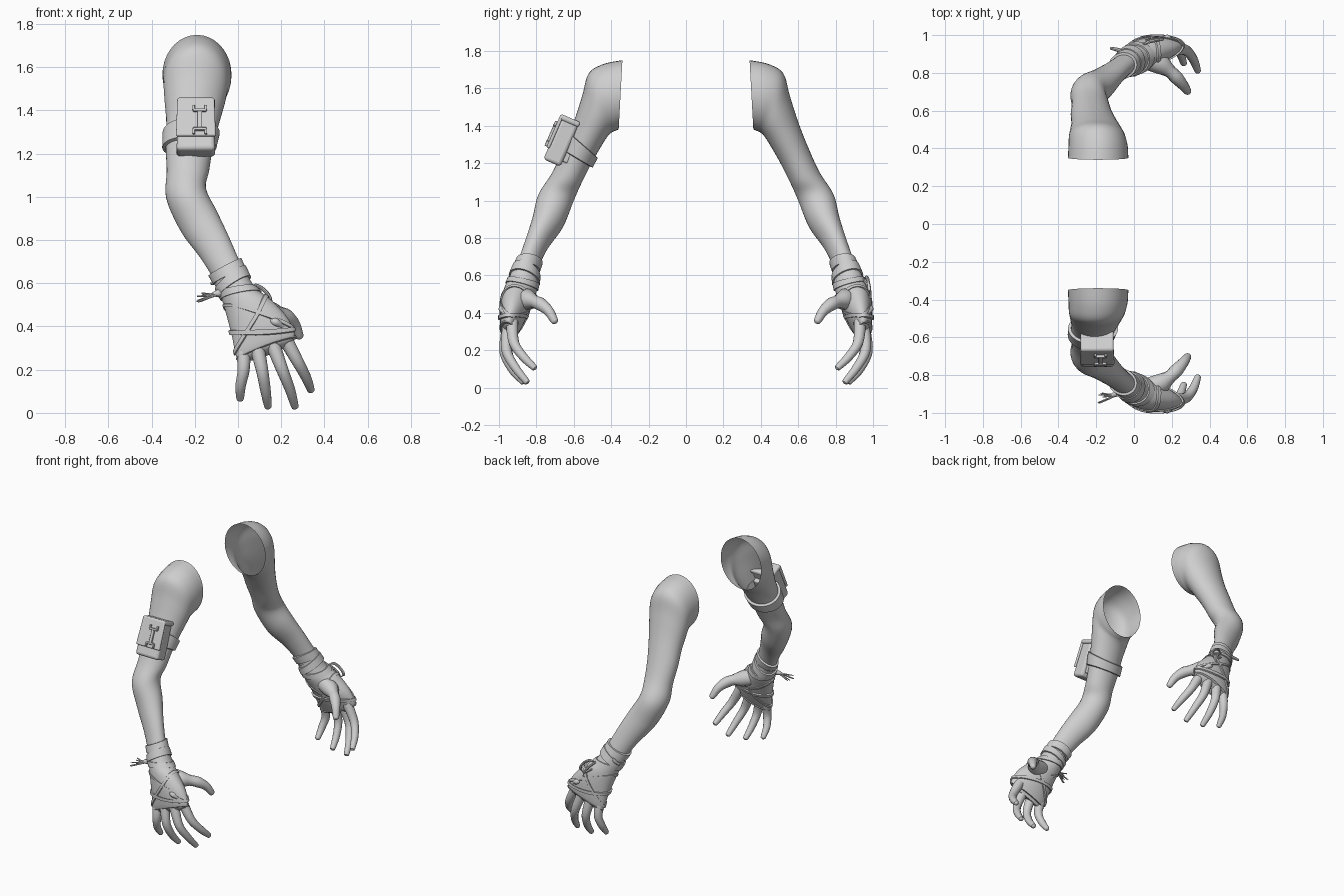
import bpy, bmesh, random
from math import sin, cos, pi, radians
from mathutils import Vector, Matrix

cube = bpy.data.objects.get("Cube")
if cube:
    bpy.data.objects.remove(cube)
random.seed(4)

grey = bpy.data.materials.new("plain_grey")
grey.use_nodes = True
grey.diffuse_color = (0.62, 0.62, 0.62, 1)
grey.node_tree.nodes["Principled BSDF"].inputs["Base Color"].default_value = grey.diffuse_color


def emit(name, verts, faces, side, bevel=0):
    """Make an object; side 1 keeps the front arm, -1 mirrors it to the rear."""
    prefix = "front_" if side > 0 else "rear_"
    mesh = bpy.data.meshes.new(prefix + name)
    mesh.from_pydata([(v.x, v.y * side, v.z) for v in verts], [], faces)
    bm = bmesh.new()
    bm.from_mesh(mesh)
    bmesh.ops.recalc_face_normals(bm, faces=bm.faces)
    bm.to_mesh(mesh)
    bm.free()
    mesh.materials.append(grey)
    mesh.shade_smooth()
    mesh.set_sharp_from_angle(angle=radians(40))
    ob = bpy.data.objects.new(prefix + name, mesh)
    bpy.context.scene.collection.objects.link(ob)
    if bevel:
        mod = ob.modifiers.new("Rounded", 'BEVEL')
        mod.width, mod.segments = bevel, 3
    return ob


def surface(rows):
    """Smooth surface through rows of (centre, width vector, depth vector)."""
    def point(t, ang, off=0.0):
        t = max(0, min(t, len(rows) - 1))
        i = min(int(t), len(rows) - 2)
        f = t - i
        p0, p1, p2, p3 = (rows[max(0, min(len(rows) - 1, i + k))] for k in (-1, 0, 1, 2))
        c, u, v = (0.5 * (2 * b + (d - a) * f + (2 * a - 5 * b + 4 * d - e) * f ** 2
                          + (3 * b - a - 3 * d + e) * f ** 3)
                   for a, b, d, e in zip(p0, p1, p2, p3))
        return (c + cos(ang) * (u + off * u.normalized())
                + sin(ang) * (v + off * v.normalized()))
    return point


def grid_faces(rings, n, loop=False):
    return [(i * n + j, i * n + (j + 1) % n,
             (i + 1) % rings * n + (j + 1) % n, (i + 1) % rings * n + j)
            for i in range(rings if loop else rings - 1) for j in range(n)]


def loft(name, point, t0, t1, side, n=24, step=5, off=0.0, start=False, end=True):
    rings = int((t1 - t0) * step) + 1
    verts = [point(t0 + (t1 - t0) * i / (rings - 1), 2 * pi * j / n, off)
             for i in range(rings) for j in range(n)]
    faces = grid_faces(rings, n)
    if start:
        faces.append(tuple(range(n)))
    if end:
        faces.append(tuple(range(len(verts) - n, len(verts))))
    return emit(name, verts, faces, side)


def band(name, point, t, half, height, side, tilt=0.0, phase=0.0, n=48):
    """Flat strip wrapped round a surface, slanted by tilt."""
    verts = []
    for j in range(n):
        a = 2 * pi * j / n
        c = t + tilt * cos(a - phase)
        verts += [point(c - half, a, -.004), point(c - half * .9, a, height),
                  point(c + half * .9, a, height), point(c + half, a, -.004)]
    return emit(name, verts, grid_faces(n, 4, True), side)


def limb(name, pts, side, n=14, rounded=True):
    """Round tube through (x, y, z, radius) points."""
    pts = [(Vector(p[:3]), p[3]) for p in pts]
    if rounded:
        (a, _), (b, r) = pts[-2:]
        d = (b - a).normalized()
        pts += [(b + d * r * .7, r * .7), (b + d * r, r * .15)]
    rows = []
    for i, (p, r) in enumerate(pts):
        t = (pts[min(i + 1, len(pts) - 1)][0] - pts[max(i - 1, 0)][0]).normalized()
        ref = Vector((1, 0, 0)) if abs(t.x) < .8 else Vector((0, 0, 1))
        u = (ref - t * ref.dot(t)).normalized()
        rows.append((p, u * r, t.cross(u) * r))
    return loft(name, surface(rows), 0, len(rows) - 1, side, n=n, step=4, start=True)


# Arm sections: centre x, half width, slope, outer (y, z), inner (y, z)
sections = [
    (-.19, .16, 0, -.34, 1.75, -.36, 1.38),
    (-.19, .157, 0, -.44, 1.73, -.38, 1.372),
    (-.195, .15, 0, -.52, 1.68, -.40, 1.362),
    (-.20, .14, 0, -.555, 1.56, -.425, 1.335),
    (-.21, .122, 0, -.60, 1.42, -.465, 1.27),
    (-.225, .11, 0, -.655, 1.28, -.51, 1.19),
    (-.232, .098, 0, -.715, 1.15, -.56, 1.09),
    (-.24, .092, .25, -.79, 1.03, -.60, 1.0),
    (-.18, .082, .6, -.822, .90, -.655, .87),
    (-.11, .066, .75, -.86, .78, -.735, .76),
    (-.05, .062, .6, -.90, .67, -.79, .64),
    (0, .068, .4, -.945, .57, -.80, .54),
    (.05, .095, .35, -.97, .51, -.83, .46),
    (.10, .12, .35, -.985, .42, -.865, .375),
    (.13, .128, .37, -.985, .32, -.91, .29),
    (.135, .09, .37, -.965, .285, -.925, .265)]
arm = surface([(Vector((x, (yo + yi) / 2, (zo + zi) / 2)), Vector((a, 0, a * k)),
                Vector((0, (yo - yi) / 2, (zo - zi) / 2)))
               for x, a, k, yo, zo, yi, zi in sections])

fingers = {
    "little_finger": [(.025, -.94, .29), (.026, -.955, .20), (.012, -.93, .125), (.01, -.89, .07)],
    "ring_finger": [(.09, -.955, .30), (.113, -.97, .19), (.128, -.93, .10), (.138, -.875, .035)],
    "middle_finger": [(.16, -.95, .32), (.205, -.96, .20), (.24, -.915, .11), (.262, -.855, .035)],
    "index_finger": [(.215, -.93, .35), (.275, -.92, .24), (.315, -.87, .165), (.336, -.815, .11)]}

for side in (1, -1):
    loft("arm", arm, 0, 15, side, n=36)
    for name, pts in fingers.items():
        limb(name, [p + (r,) for p, r in zip(pts, (.034, .028, .024, .018))], side)
    limb("thumb", [(.06, -.87, .49, .05), (.15, -.84, .465, .052), (.215, -.785, .45, .036),
                   (.26, -.735, .41, .028), (.282, -.705, .36, .021)], side)

    # Cloth glove and wrist wraps
    loft("glove", arm, 10.2, 14.15, side, n=36, off=.008, end=False)
    band("glove_hem", arm, 14.1, .07, .014, side)
    band("upper_wrist_wrap", arm, 10.0, .22, .013, side, .1, 1)
    band("middle_wrist_wrap", arm, 10.5, .22, .018, side, -.12, .5)
    band("lower_wrist_wrap", arm, 11.0, .2, .015, side, .2, 0)
    for i, (t, tilt, phase) in enumerate([(12.5, 1.1, 0), (12.7, -1.0, 0), (13.2, .5, .6)]):
        band("hand_strap_%d" % (i + 1), arm, t, .11, .014 + .002 * i, side, tilt, phase)
    limb("strap_knot", [(.15, -.975, .43, .012), (.175, -.985, .42, .018),
                        (.205, -.97, .40, .012)], side)

# Frayed tassel at the front wrist
for i in range(9):
    dy, dz = random.uniform(-.04, .03), random.uniform(-.03, .025)
    limb("tassel_strand_%d" % (i + 1),
         [(-.06, -.89, .56, .006), (-.12, -.91 + dy * .3, .545 + dz * .2, .006),
          (-.2 + random.uniform(0, .04), -.92 + dy, .54 + dz, .003)], 1, 6, False)
limb("tassel_knot", [(-.06, -.885, .56, .012), (-.085, -.895, .555, .018),
                     (-.11, -.905, .55, .012)], 1)

# Loose cord ends on the rear wrist
limb("cord_loop", [(.03, -.94, .56, .009), (.08, -.965, .59, .009), (.13, -.975, .56, .009),
                   (.15, -.98, .52, .009), (.12, -.98, .50, .009), (.07, -.97, .53, .009)], -1, 8)
limb("cord_end", [(.05, -.95, .58, .008), (.10, -.98, .53, .008), (.12, -.985, .48, .006)], -1, 8)
limb("cord_tail", [(-.04, -.90, .62, .012), (-.08, -.92, .61, .011), (-.12, -.93, .60, .008)], -1, 8)

# Arm strap and tilted pouch
band("arm_strap", arm, 4.75, .34, .016, 1)
place = Matrix.Translation((-.195, -.665, 1.32)) @ Matrix.Rotation(-.41, 4, 'X')


def block(name, centre, size, bevel, flare=0.0):
    """Box in pouch space, wider towards its foot by flare."""
    verts = [place @ (Vector(centre) + Vector((x * (size[0] + (flare if z < 0 else 0)) / 2,
                                               y * size[1] / 2, z * size[2] / 2)))
             for x in (-1, 1) for y in (-1, 1) for z in (-1, 1)]
    faces = [(0, 1, 3, 2), (4, 6, 7, 5), (0, 4, 5, 1), (2, 3, 7, 6), (0, 2, 6, 4), (1, 5, 7, 3)]
    emit(name, verts, faces, 1, bevel)


block("pouch_body", (0, 0, -.005), (.16, .10, .25), .018, .02)
block("pouch_flap_top", (0, -.003, .115), (.175, .115, .03), .012)
block("pouch_flap", (0, -.052, .03), (.172, .018, .19), .007, .012)
block("pouch_back_plate", (0, .06, -.02), (.13, .035, .16), .008)
block("buckle_tongue", (.018, -.066, .015), (.022, .014, .10), .004)
for z in (-.035, .06):
    block("buckle_bar", (.018, -.066, z), (.062, .018, .014), .004)
    for x in (-.01, .046):
        block("buckle_prong", (x, -.066, z + (.012 if z > 0 else -.012)), (.013, .016, .026), .004)
